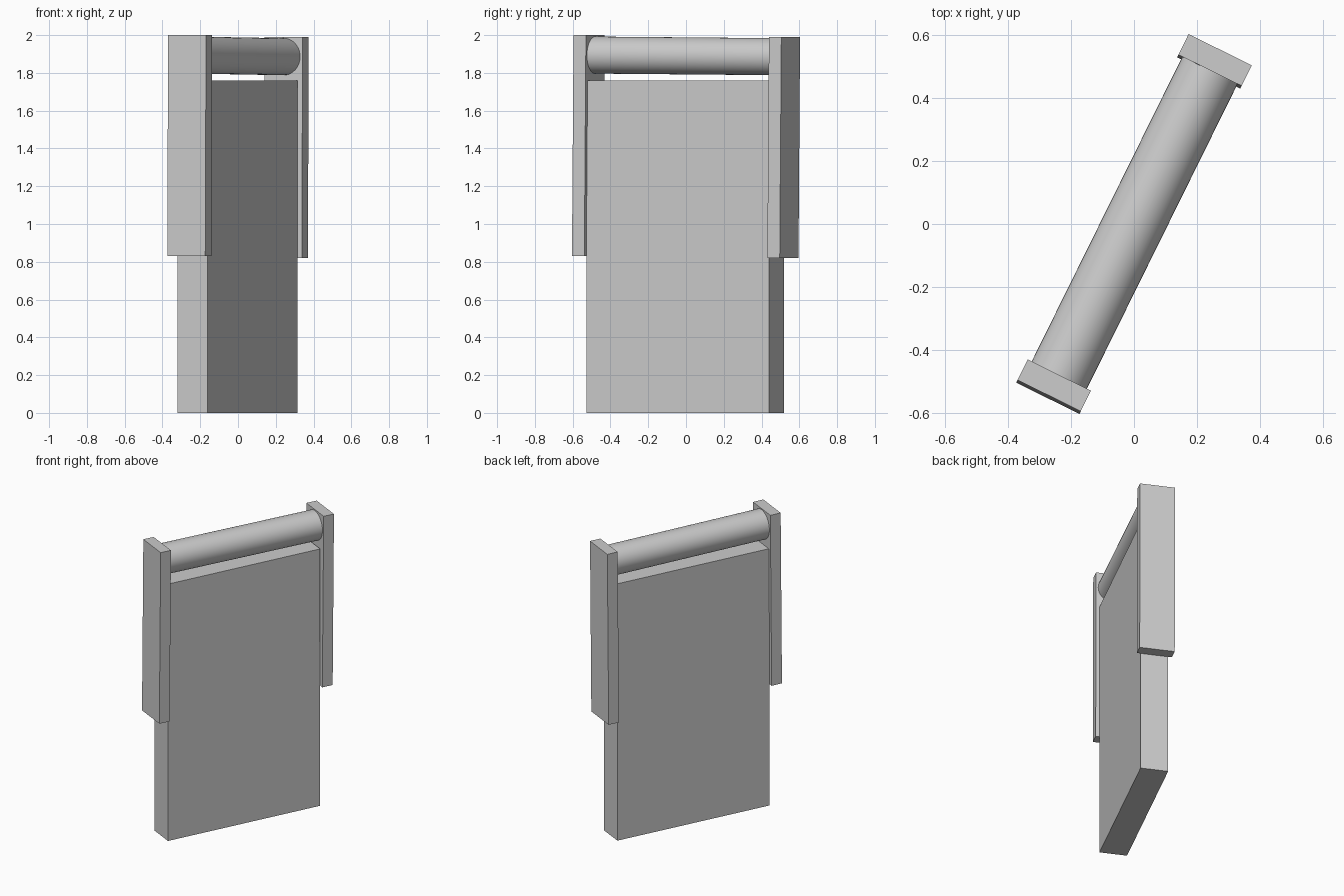
import bpy
from math import radians, pi
from mathutils import Matrix, Euler

if "Cube" in bpy.data.objects:
    bpy.data.objects.remove(bpy.data.objects["Cube"])

YAW = radians(63.7)
# Placement of the slab, and of the very slightly tilted upper frame
slab_frame = Matrix.Rotation(YAW, 4, 'Z')
roller_frame = Matrix.Translation((0, 0, 1.41)) @ Euler((0, 0.008, YAW)).to_matrix().to_4x4()


def box(name, frame, centre, size):
    bpy.ops.mesh.primitive_cube_add(size=1)
    ob = bpy.context.object
    ob.name = name
    ob.data.transform(Matrix.Translation(centre) @ Matrix.Diagonal((*size, 1)))
    ob.matrix_world = frame
    return ob


# Upright slab
box("main_panel", slab_frame, (-0.005, 0, 0.88), (1.078, 0.176, 1.76))

# Side plates gripping both ends
for name, side in (("front_side_plate", -1), ("back_side_plate", 1)):
    box(name, roller_frame, (side * 0.577, 0, 0), (0.073, 0.224, 1.17))

# Roller spanning the plates above the slab
bpy.ops.mesh.primitive_cylinder_add(vertices=40, radius=0.098, depth=1.084)
roller = bpy.context.object
roller.name = "top_roller"
roller.data.transform(Matrix.Translation((0, 0, 0.48)) @ Matrix.Rotation(pi / 2, 4, 'Y'))
roller.matrix_world = roller_frame
bpy.ops.object.shade_smooth_by_angle(angle=radians(35))
